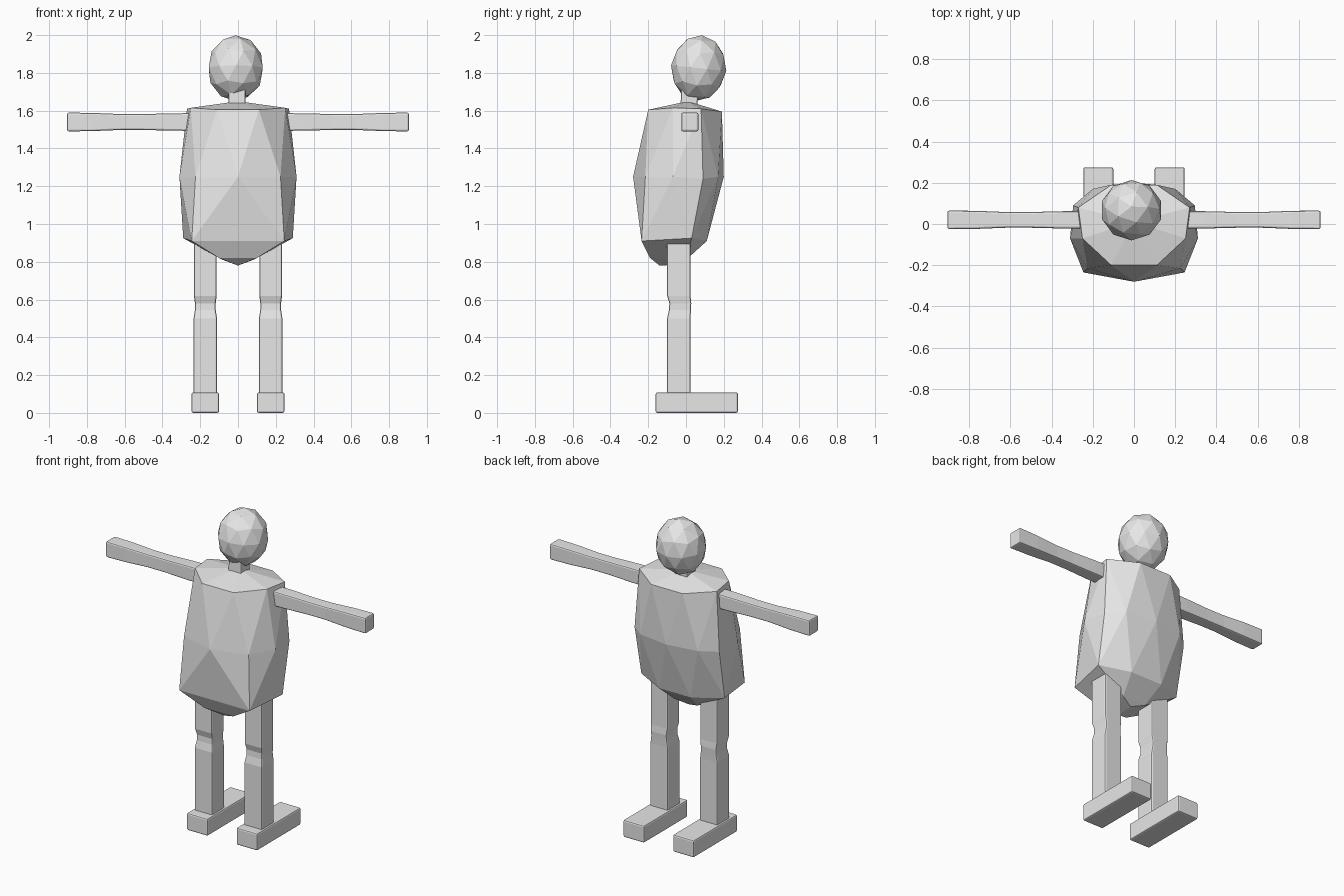
import bpy, bmesh
from mathutils import Vector, Matrix

if "Cube" in bpy.data.objects:
    bpy.data.objects.remove(bpy.data.objects["Cube"])

grey = bpy.data.materials.new("light_grey")
grey.diffuse_color = (0.8, 0.8, 0.8, 1)
grey.use_nodes = True
grey.node_tree.nodes["Principled BSDF"].inputs["Base Color"].default_value = grey.diffuse_color


def make_object(name, bm, bevel=0.0):
    bmesh.ops.recalc_face_normals(bm, faces=bm.faces[:])
    mesh = bpy.data.meshes.new(name)
    bm.to_mesh(mesh)
    bm.free()
    mesh.materials.append(grey)
    obj = bpy.data.objects.new(name, mesh)
    bpy.context.collection.objects.link(obj)
    if bevel:
        mod = obj.modifiers.new("soft_edges", "BEVEL")
        mod.width, mod.segments = bevel, 2
        mod.limit_method, mod.angle_limit = "ANGLE", 0.9
    return obj


def limb(name, sections, axis, bevel=0.009):
    """Loft rectangles (centre, half size a, half size b) along an axis."""
    u, v = (Vector((0, 1, 0)), Vector((0, 0, 1))) if axis == "x" else \
           (Vector((1, 0, 0)), Vector((0, 1, 0)))
    bm = bmesh.new()
    rings = []
    for c, a, b in sections:
        rings.append([bm.verts.new(Vector(c) + u * a * i + v * b * j)
                      for i, j in ((-1, -1), (1, -1), (1, 1), (-1, 1))])
    for lo, hi in zip(rings, rings[1:]):
        for k in range(4):
            n = (k + 1) % 4
            bm.faces.new((lo[k], lo[n], hi[n], hi[k]))
    bm.faces.new(rings[0][::-1])
    bm.faces.new(rings[-1])
    return make_object(name, bm, bevel)


# Torso: faceted shell over a few mirrored corner points
half = [(0.11, -0.20, 1.605), (0.25, -0.07, 1.615), (0.27, 0.08, 1.61), (0.11, 0.19, 1.595),
        (0.225, -0.215, 1.25), (0.31, -0.07, 1.25), (0.295, 0.09, 1.24), (0.20, 0.17, 1.25),
        (0.245, -0.235, 0.91), (0.29, 0.03, 0.925), (0.11, 0.11, 0.91),
        (0.10, -0.19, 0.82), (0.08, 0.0, 0.81)]
middle = [(0, 0.01, 1.65), (0, -0.28, 1.25), (0, 0.20, 1.25), (0, -0.14, 0.78), (0, -0.03, 0.785)]
bm = bmesh.new()
for x, y, z in half:
    bm.verts.new((x, y, z))
    bm.verts.new((-x, y, z))
for p in middle:
    bm.verts.new(p)
hull = bmesh.ops.convex_hull(bm, input=bm.verts[:])
loose = [v for v in bm.verts if not v.link_faces]
bmesh.ops.delete(bm, geom=loose, context="VERTS")
make_object("torso", bm)

# Head: faceted ball, slightly taller than wide
bm = bmesh.new()
bmesh.ops.create_icosphere(bm, subdivisions=2, radius=1,
                           matrix=Matrix.Translation((-0.012, 0.067, 1.825))
                           @ Matrix.Rotation(-0.1, 4, "X")
                           @ Matrix.Diagonal((0.15, 0.147, 0.175, 1)))
make_object("head", bm)

# Neck
limb("neck", [((-0.005, 0.015, 1.60), 0.045, 0.045),
              ((-0.005, 0.02, 1.72), 0.045, 0.045)], "z")

for side, s in (("left", 1), ("right", -1)):
    # Arm: straight bar, slightly thinner around the elbow
    limb(side + "_arm", [((s * x, 0.02, 1.54), h, k) for x, h, k in
                         ((0.20, 0.042, 0.047), (0.34, 0.042, 0.046), (0.50, 0.038, 0.042),
                          (0.62, 0.038, 0.042), (0.77, 0.044, 0.048), (0.905, 0.045, 0.05))], "x")
    # Leg: square post with a shallow knee
    limb(side + "_leg", [((s * 0.173, y, z), w, d) for z, y, w, d in
                         ((0.09, -0.038, 0.062, 0.062), (0.50, -0.038, 0.062, 0.062),
                          (0.545, -0.032, 0.055, 0.058), (0.58, -0.030, 0.055, 0.058),
                          (0.62, -0.038, 0.060, 0.062), (0.90, -0.038, 0.060, 0.062))], "z")
    # Foot: long flat block
    limb(side + "_foot", [((s * 0.173, 0.057, 0.0), 0.073, 0.218),
                          ((s * 0.173, 0.057, 0.108), 0.073, 0.218)], "z")
